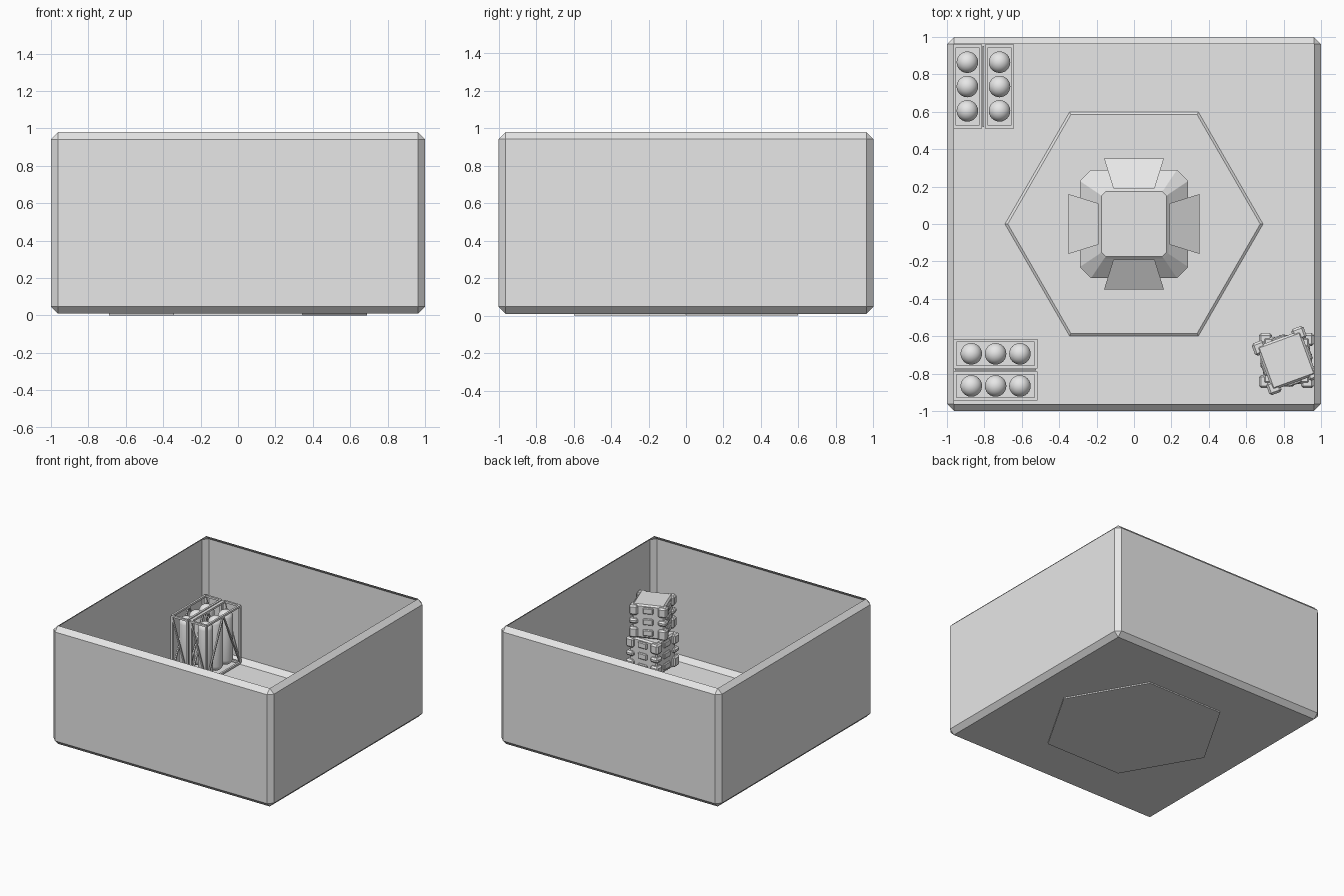
import bpy, bmesh, math
from mathutils import Matrix, Vector

if "Cube" in bpy.data.objects:
    bpy.data.objects.remove(bpy.data.objects["Cube"])

grey = bpy.data.materials.new("light_grey")
grey.use_nodes = True
grey.diffuse_color = (0.8, 0.8, 0.8, 1)
grey.node_tree.nodes["Principled BSDF"].inputs["Base Color"].default_value = (0.8, 0.8, 0.8, 1)


def finish(bm, name, matrix=None, smooth=False):
    """Turn a bmesh into a named object."""
    mesh = bpy.data.meshes.new(name)
    bmesh.ops.recalc_face_normals(bm, faces=bm.faces)
    for f in bm.faces:
        f.smooth = smooth
    bm.to_mesh(mesh)
    bm.free()
    mesh.materials.append(grey)
    obj = bpy.data.objects.new(name, mesh)
    if matrix:
        obj.matrix_world = matrix
    bpy.context.collection.objects.link(obj)
    return obj


def add_box(bm, centre, size, bevel=0):
    m = Matrix.Translation(centre) @ Matrix.Diagonal((*size, 1))
    verts = bmesh.ops.create_cube(bm, size=1, matrix=m)["verts"]
    if bevel:
        edges = list({e for v in verts for e in v.link_edges})
        bmesh.ops.bevel(bm, geom=edges, offset=bevel, segments=1, affect='EDGES')


def add_strut(bm, a, b, thick):
    a, b = Vector(a), Vector(b)
    rot = (b - a).to_track_quat('Z', 'Y').to_matrix().to_4x4()
    m = Matrix.Translation((a + b) / 2) @ rot @ Matrix.Diagonal((thick, thick, (b - a).length, 1))
    bmesh.ops.create_cube(bm, size=1, matrix=m)


def add_loft(bm, rings):
    """Skin equal-length rings and cap both ends."""
    loops = [[bm.verts.new(p) for p in ring] for ring in rings]
    n = len(loops[0])
    for lo, hi in zip(loops, loops[1:]):
        for i in range(n):
            bm.faces.new((lo[i], lo[(i + 1) % n], hi[(i + 1) % n], hi[i]))
    bm.faces.new(loops[0][::-1])
    bm.faces.new(loops[-1])


# Room: chamfered shell, open on top
bm = bmesh.new()
add_box(bm, (0, 0, 0.495), (2, 2, 0.97), 0.038)
bmesh.ops.delete(bm, geom=[f for f in bm.faces if f.normal.z > 0.99], context='FACES')
finish(bm, "room_shell")


# Hexagonal floor plate with a chamfered rim
def hexagon(r, z):
    return [(r * math.cos(k * math.pi / 3), r * math.sin(k * math.pi / 3), z) for k in range(6)]


bm = bmesh.new()
add_loft(bm, [hexagon(0.69, 0), hexagon(0.69, 0.015), hexagon(0.675, 0.025)])
finish(bm, "hex_floor_plate")


# Central pedestal
def cut_square(r, c, z):
    corners = [(r, r - c), (r - c, r)]
    return [(*(Matrix.Rotation(k * math.pi / 2, 2) @ Vector(p)), z) for k in range(4) for p in corners]


bm = bmesh.new()
add_loft(bm, [cut_square(0.29, 0.06, 0.02), cut_square(0.29, 0.06, 0.1),
              cut_square(0.185, 0.025, 0.19), cut_square(0.175, 0.025, 0.2)])
finish(bm, "pedestal_body")

bm = bmesh.new()
for k in range(4):
    turn = Matrix.Rotation(k * math.pi / 2, 4, 'Z')
    rings = []
    for half, y, top in ((0.16, 0.35, 0.11), (0.11, 0.19, 0.2)):
        ring = [(-half, y, 0.02), (half, y, 0.02), (half, y, top), (-half, y, top)]
        rings.append([turn @ Vector(p) for p in ring])
    add_loft(bm, rings)
finish(bm, "pedestal_buttresses")

bm = bmesh.new()
add_box(bm, (-0.005, 0.005, 0.202), (0.23, 0.29, 0.009))
finish(bm, "pedestal_top_plate")


# Tank racks: two slim braced frames, three tanks in each
def tank_rack(name, matrix):
    hx, hy, lo, hi, t = 0.217, 0.07, 0.03, 0.495, 0.016
    frame, tanks = bmesh.new(), bmesh.new()
    for oy in (-0.086, 0.086):
        for sy in (-hy, hy):
            y = oy + sy
            for z in (lo, hi):
                add_strut(frame, (-hx, y, z), (hx, y, z), t)
            for x in (-hx, hx):
                add_strut(frame, (x, y, lo), (x, y, hi), t)
            add_strut(frame, (-hx, y, lo), (0, y, hi), t * 0.7)
            add_strut(frame, (0, y, hi), (hx, y, lo), t * 0.7)
        for x in (-hx, hx):
            for z in (lo, hi):
                add_strut(frame, (x, oy - hy, z), (x, oy + hy, z), t)
            add_strut(frame, (x, oy - hy, lo), (x, oy + hy, hi), t * 0.7)
        for x in (-0.13, 0, 0.13):
            m = Matrix.Translation((x, oy, 0.09))
            ball = bmesh.ops.create_uvsphere(tanks, u_segments=24, v_segments=13, radius=0.058, matrix=m)
            for v in ball["verts"]:
                if v.co.z > 0.09:
                    v.co.z += 0.33
    add_strut(frame, (-hx, 0, hi), (hx, 0, hi), t * 0.5)
    finish(frame, name + "_frame", matrix)
    finish(tanks, name + "_tanks", matrix, smooth=True)


tank_rack("front_rack", Matrix.Translation((-0.74, -0.78, 0)))
tank_rack("back_rack", Matrix.Translation((-0.805, 0.735, 0)) @ Matrix.Rotation(math.pi / 2, 4, 'Z'))


# Stacked crates: core, ribbed corners and side latches
def crate(name, z, angle):
    bm = bmesh.new()
    add_box(bm, (0, 0, 0.147), (0.25, 0.25, 0.275), 0.012)
    for sx in (-1, 1):
        for sy in (-1, 1):
            for low, high in ((0.015, 0.1), (0.13, 0.17), (0.2, 0.28)):
                add_box(bm, (sx * 0.112, sy * 0.112, (low + high) / 2), (0.07, 0.07, high - low), 0.012)
    for k in range(4):
        direction = Matrix.Rotation(k * math.pi / 2, 3, 'Z') @ Vector((0.125, 0, 0))
        size = (0.025, 0.08, 0) if k % 2 == 0 else (0.08, 0.025, 0)
        for height in (0.06, 0.15, 0.24):
            add_box(bm, direction + Vector((0, 0, height)), (size[0], size[1], 0.05), 0.006)
    finish(bm, name, Matrix.Translation((0.815, -0.73, z)) @ Matrix.Rotation(math.radians(angle), 4, 'Z'))


crate("lower_crate", 0.02, 0)
crate("upper_crate", 0.31, 20)
